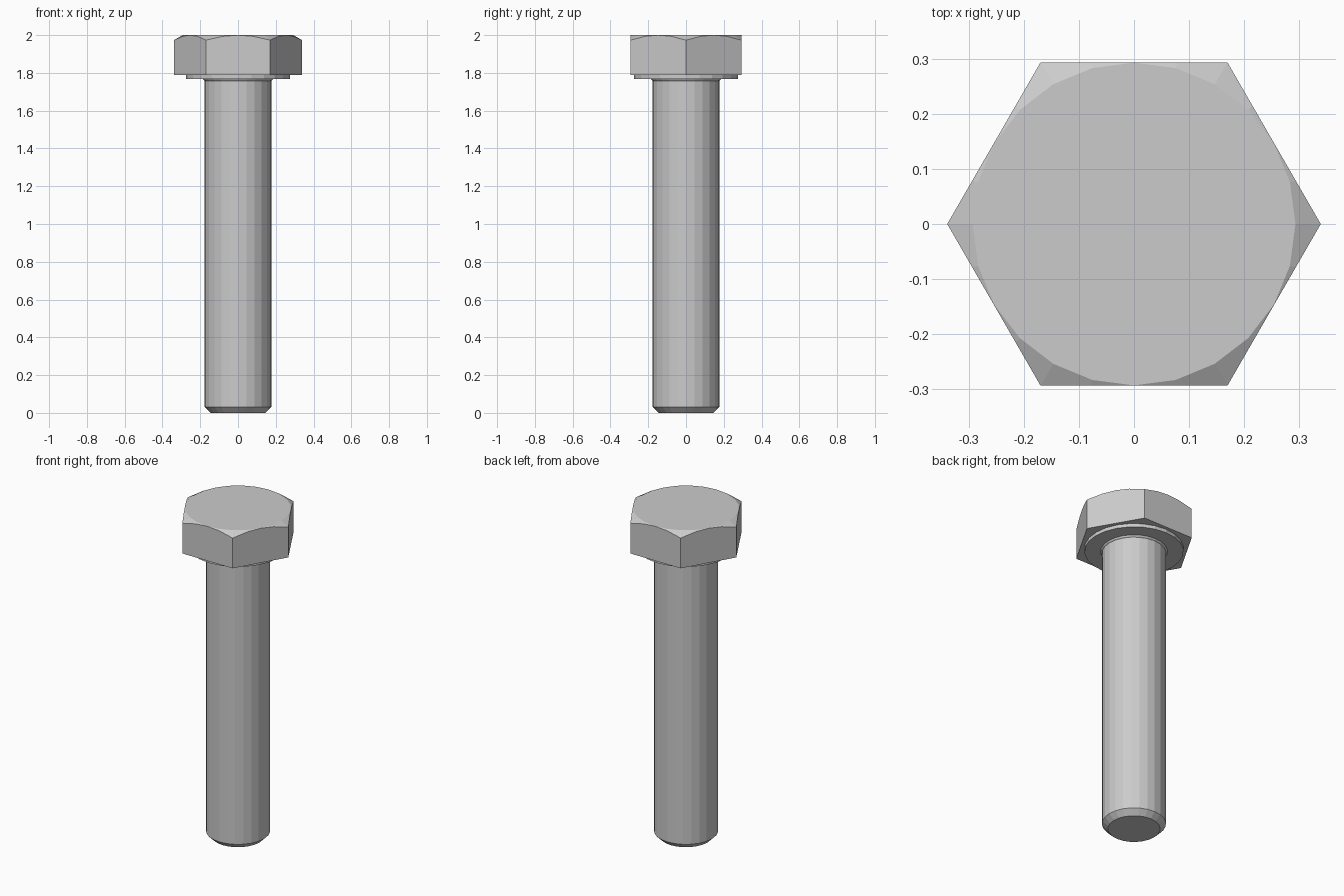
import bpy, bmesh, math

if "Cube" in bpy.data.objects:
    bpy.data.objects.remove(bpy.data.objects["Cube"])

SIDES = 24
FLAT_RADIUS = 0.2936          # half the distance across flats
HEAD_BOTTOM, HEAD_TOP = 1.789, 2.0


def lathe(name, profile, sides):
    """Closed solid from (radius, z) rings, bottom to top."""
    bm = bmesh.new()
    rings = []
    for r, z in profile:
        rings.append([bm.verts.new((r * math.cos(2 * math.pi * i / sides),
                                    r * math.sin(2 * math.pi * i / sides), z))
                      for i in range(sides)])
    for a, b in zip(rings, rings[1:]):
        for i in range(sides):
            j = (i + 1) % sides
            bm.faces.new((a[i], a[j], b[j], b[i]))
    bm.faces.new(rings[0][::-1])
    bm.faces.new(rings[-1])
    mesh = bpy.data.meshes.new(name)
    bm.to_mesh(mesh)
    bm.free()
    obj = bpy.data.objects.new(name, mesh)
    bpy.context.collection.objects.link(obj)
    return obj


# Shank with chamfered tip and small fillet under the head
lathe("shank", [(0.145, 0), (0.177, 0.032), (0.177, 1.758),
                (0.181, 1.761), (0.186, 1.769)], SIDES)

# Round bearing face below the head
lathe("washer_face", [(0.274, 1.768), (0.274, HEAD_BOTTOM)], SIDES)

# Hexagonal head, corners on the x axis
corner = FLAT_RADIUS / math.cos(math.pi / 6)
head = lathe("hex_head", [(corner, HEAD_BOTTOM), (corner, 2.1)], 6)

# Faceted 30-degree cone trims the head corners
low = 1.6
cone_r = FLAT_RADIUS - 0.0006
cone = lathe("chamfer_cutter", [(cone_r + (HEAD_TOP - low) / math.tan(math.pi / 6), low),
                                (cone_r, HEAD_TOP)], SIDES)
cone.hide_render = True
mod = head.modifiers.new("corner_chamfer", 'BOOLEAN')
mod.operation = 'INTERSECT'
mod.solver = 'EXACT'
mod.object = cone
bpy.context.view_layer.objects.active = head
bpy.ops.object.modifier_apply(modifier=mod.name)
bpy.data.objects.remove(cone)
